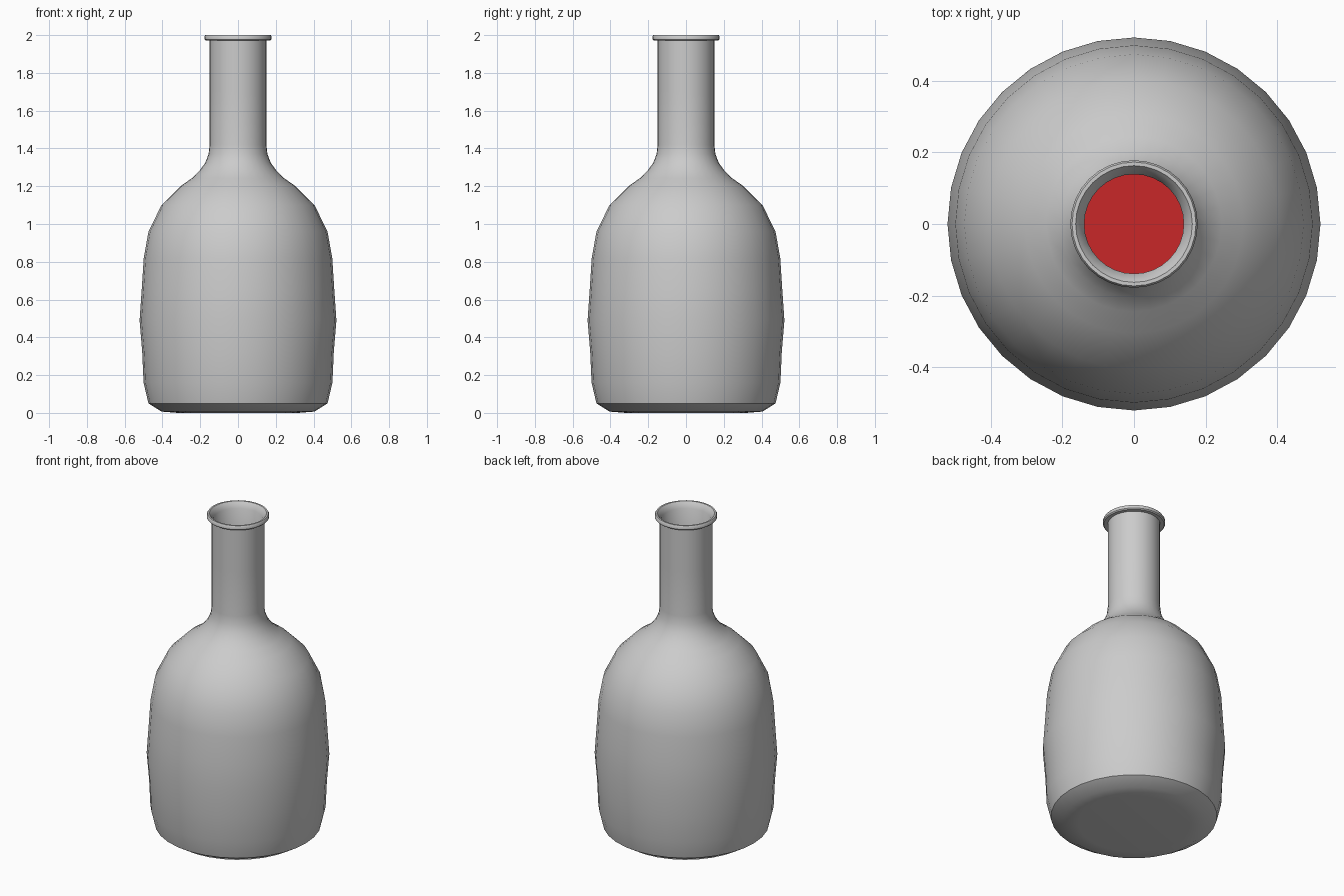
import bpy, bmesh, math

if "Cube" in bpy.data.objects:
    bpy.data.objects.remove(bpy.data.objects["Cube"])

SIDES = 32

def lathe(name, profile):
    """Revolve an (r, z) profile about z; r = 0 ends become poles."""
    bm = bmesh.new()
    rings = []
    for r, z in profile:
        if r == 0:
            rings.append([bm.verts.new((0, 0, z))] * SIDES)
        else:
            rings.append([bm.verts.new((r * math.cos(2 * math.pi * i / SIDES),
                                        r * math.sin(2 * math.pi * i / SIDES), z))
                          for i in range(SIDES)])
    for a, b in zip(rings, rings[1:]):
        for i in range(SIDES):
            j = (i + 1) % SIDES
            bm.faces.new(list(dict.fromkeys((a[i], a[j], b[j], b[i]))))
    bmesh.ops.recalc_face_normals(bm, faces=bm.faces)
    mesh = bpy.data.meshes.new(name)
    bm.to_mesh(mesh)
    bm.free()
    obj = bpy.data.objects.new(name, mesh)
    bpy.context.collection.objects.link(obj)
    bpy.ops.object.select_all(action='DESELECT')
    obj.select_set(True)
    bpy.context.view_layer.objects.active = obj
    bpy.ops.object.shade_smooth_by_angle(angle=math.radians(40))
    return obj

# Outer silhouette of body and neck
body = [(0.32, 0), (0.405, 0.007), (0.474, 0.05), (0.5, 0.16), (0.507, 0.32),
        (0.521, 0.49), (0.51, 0.65), (0.499, 0.82), (0.474, 0.96),
        (0.405, 1.1), (0.305, 1.2)]
neck = [(0.245, 1.242), (0.205, 1.28), (0.173, 1.325), (0.156, 1.37),
        (0.15, 1.42), (0.15, 1.7), (0.15, 1.972)]
lip = [(0.172, 1.972), (0.178, 1.978), (0.178, 1.992), (0.173, 2.0),
       (0.163, 2.0), (0.157, 1.992), (0.139, 1.965)]

# Bottle: outer wall, rolled lip, then thin inner wall back down
wall = 0.011
inner_body = [(r - wall, max(z, wall)) for r, z in body]
inner_neck = [(r - wall, z) for r, z in neck[:-1]]
inner = inner_body[1:] + inner_neck
lathe("bottle", [(0, 0)] + body + neck + lip + inner[::-1] + [(0, wall)])

# Liquid filling the body just inside the glass
fill = [(r - 0.006, z + 0.006) for r, z in inner_body[1:9]]
liquid = lathe("liquid", [(0, fill[0][1])] + fill + [(0, fill[-1][1])])
red = bpy.data.materials.new("red_liquid")
red.diffuse_color = (0.58, 0.02, 0.022, 1)
red.use_nodes = True
red.node_tree.nodes["Principled BSDF"].inputs["Base Color"].default_value = red.diffuse_color
liquid.data.materials.append(red)
